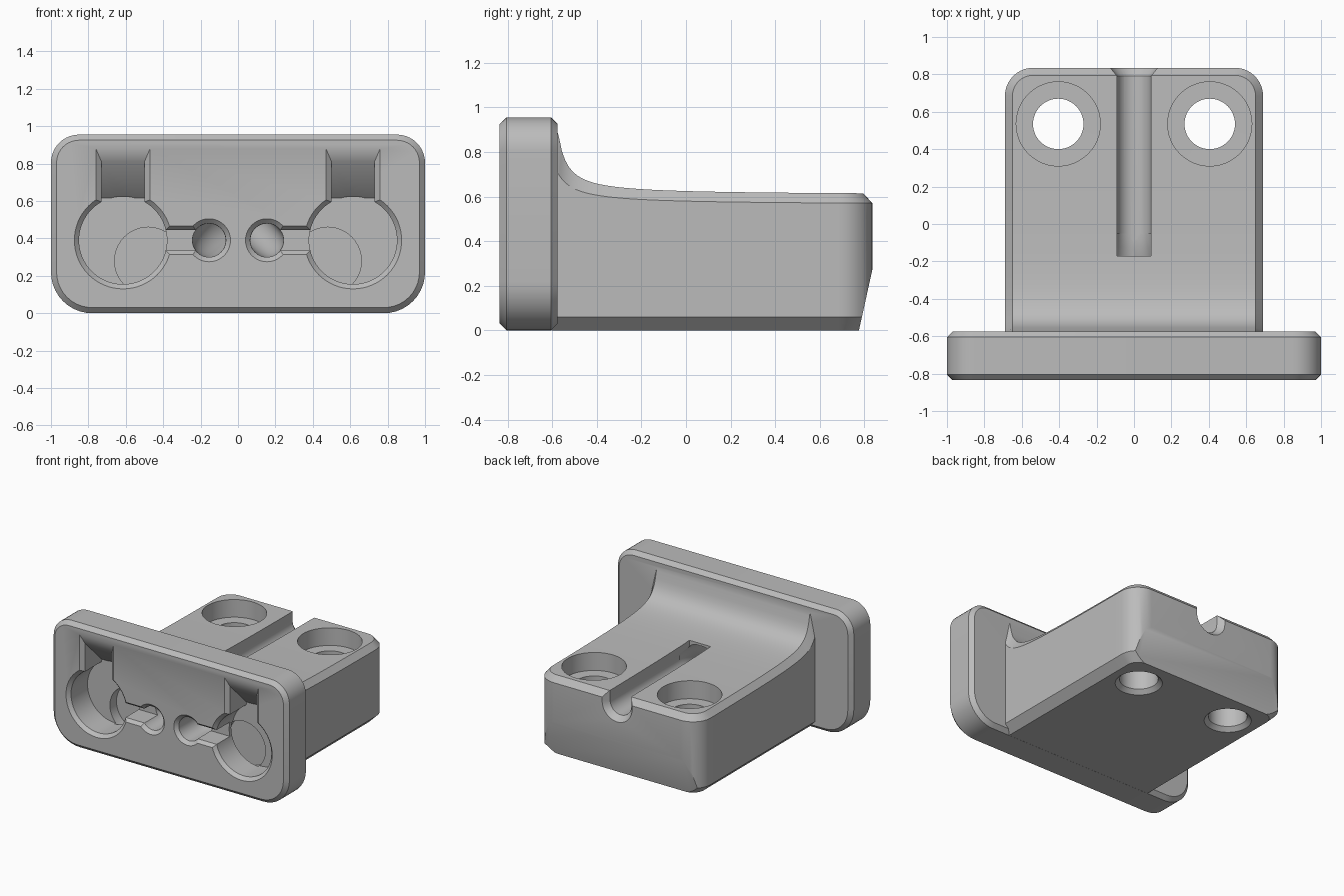
import bpy, bmesh
from math import sin, cos, pi

if "Cube" in bpy.data.objects:
    bpy.data.objects.remove(bpy.data.objects["Cube"])

grey = bpy.data.materials.new("plain_grey")
grey.use_nodes = True
colour = (0.5, 0.5, 0.5, 1)
grey.diffuse_color = colour
grey.node_tree.nodes["Principled BSDF"].inputs["Base Color"].default_value = colour

FRONT, BACK, HALF_W, CORNER = -0.835, 0.835, 0.69, 0.15


def loft(name, rings, strip_caps=False):
    """Skin closed rings; strip_caps closes the ends with cross strips."""
    bm = bmesh.new()
    vr = [[bm.verts.new(p) for p in r] for r in rings]
    n = len(vr[0])
    for a, b in zip(vr, vr[1:]):
        for i in range(n):
            j = (i + 1) % n
            bm.faces.new((a[i], a[j], b[j], b[i]))
    for cap in (vr[0], vr[-1]):
        if strip_caps:
            for i in range(n // 2 - 1):
                bm.faces.new((cap[i], cap[i + 1], cap[n - 2 - i], cap[n - 1 - i]))
        else:
            bm.faces.new(cap)
    bmesh.ops.recalc_face_normals(bm, faces=bm.faces)
    me = bpy.data.meshes.new(name)
    bm.to_mesh(me)
    bm.free()
    me.materials.append(grey)
    ob = bpy.data.objects.new(name, me)
    bpy.context.collection.objects.link(ob)
    return ob


def circle(x, y, z, r, n=40):
    """Ring facing along y."""
    return [(x + r * cos(2 * pi * i / n), y, z + r * sin(2 * pi * i / n)) for i in range(n)]


def disc(x, y, z, r, n=48):
    """Ring facing along z."""
    return [(x + r * cos(2 * pi * i / n), y + r * sin(2 * pi * i / n), z) for i in range(n)]


def rect(x0, x1, y, z0, z1):
    return [(x0, y, z0), (x1, y, z0), (x1, y, z1), (x0, y, z1)]


def combine(target, other, operation="DIFFERENCE"):
    other.hide_render = True
    mod = target.modifiers.new("join", "BOOLEAN")
    mod.operation, mod.object, mod.solver = operation, other, "EXACT"
    bpy.context.view_layer.objects.active = target
    bpy.ops.object.modifier_apply(modifier=mod.name)
    bpy.data.objects.remove(other)


# Front plate: rounded outline with chamfered front and back edges
def plate_ring(y, inset):
    pts = []
    for sx, top, start in ((1, 0, -90), (1, 1, 0), (-1, 1, 90), (-1, 0, 180)):
        r = 0.15 if top else 0.22
        cx, cz = sx * (1 - r), (0.955 - r if top else r)
        for k in range(11):
            a = (start + 9 * k) * pi / 180
            pts.append((cx + (r - inset) * cos(a), y, cz + (r - inset) * sin(a)))
    return pts


mount = loft("mount_bracket", [plate_ring(FRONT, 0.03), plate_ring(-0.805, 0),
                               plate_ring(-0.605, 0), plate_ring(-0.575, 0.03)])


# Body: block with swept top, chamfered edges and rounded back corners
def top_z(y):
    return min(0.9, 0.607 + 0.0108 / (y + 0.611))


def edge_z(y):
    return 0.563 + 0.0108 / (y + 0.65)


def body_ring(inset, height):
    start, end = -0.604, BACK - CORNER
    side = [(HALF_W - inset, start + (end - start) * (k / 36) ** 2.2) for k in range(36)]
    r = CORNER - inset
    for k in range(11):
        a = k * pi / 20
        side.append((HALF_W - CORNER + r * cos(a), end + r * sin(a)))
    right = [(x, y, height(y)) for x, y in side]
    return right + [(-x, y, z) for x, y, z in reversed(right)]


body = loft("body", [body_ring(0.06, lambda y: 0), body_ring(0, lambda y: 0.06),
                     body_ring(0, edge_z), body_ring(0.04, top_z)], True)

# Sloped lower back face
wedge = [[(x, 0.7749, -0.001), (x, BACK, 0.27), (x, 1, 0.27), (x, 1, -0.001)] for x in (-1, 1)]
combine(body, loft("back_slope", wedge))
combine(mount, body, "UNION")

# Cable groove along the top, flared at the back end
G = 0.09
groove = [(G * cos(pi + pi * k / 20), 0.54 + G * sin(pi + pi * k / 20)) for k in range(21)]
groove += [(G, 0.75), (-G, 0.75)]
combine(mount, loft("groove", [[(x, y, z) for x, z in groove] for y in (-0.17, 0.9)]))
flare = [[(x * s, y, 0.54 + (z - 0.54) * s) for x, z in groove]
         for y, s in ((0.79, 0.99), (0.85, 1.55))]
combine(mount, loft("groove_flare", flare))

for s in (1, -1):
    # Curved cable tunnel from the front hole up into the groove
    tunnel = [circle(s * 0.155, -0.84, 0.39, 0.12), circle(s * 0.155, -0.81, 0.39, 0.09)]
    for k in range(17):
        t = k / 16
        e = t * t * (3 - 2 * t)
        tunnel.append(circle(s * (0.155 - 0.148 * e), -0.65 + 0.6 * t, 0.39 + 0.151 * e, 0.089))
    combine(mount, loft("tunnel", tunnel))

    # Round socket with chamfered rim and a deeper recess
    cx = s * 0.615
    combine(mount, loft("socket", [circle(cx, -0.84, 0.39, 0.265, 64),
                                   circle(cx, -0.81, 0.39, 0.235, 64),
                                   circle(cx, -0.61, 0.39, 0.235, 64)]))
    combine(mount, loft("recess", [circle(s * 0.48, y, 0.28, 0.18) for y in (-0.625, -0.53)]))

    # Ramped slot above the socket
    combine(mount, loft("ramp_slot", [rect(cx - w, cx + w, y, 0.4, z) for y, w, z in
                    ((-0.84, 0.15, 0.892), (-0.81, 0.115, 0.81), (-0.612, 0.115, 0.615))]))

    # Short channel linking socket and cable hole
    x0, x1 = sorted((s * 0.2, s * 0.45))
    combine(mount, loft("channel", [rect(x0, x1, y, 0.39 - h, 0.39 + h) for y, h in
                    ((-0.84, 0.08), (-0.81, 0.055), (-0.65, 0.055))]))

    # Counterbored screw hole, widened at the underside
    combine(mount, loft("screw_hole", [disc(s * 0.405, 0.535, z, r) for z, r in
                    ((-0.01, 0.175), (0.03, 0.135), (0.48, 0.135), (0.4801, 0.225), (0.8, 0.225))]))

bpy.ops.object.select_all(action="DESELECT")
mount.select_set(True)
bpy.context.view_layer.objects.active = mount
bpy.ops.object.shade_smooth_by_angle(angle=pi / 6)
